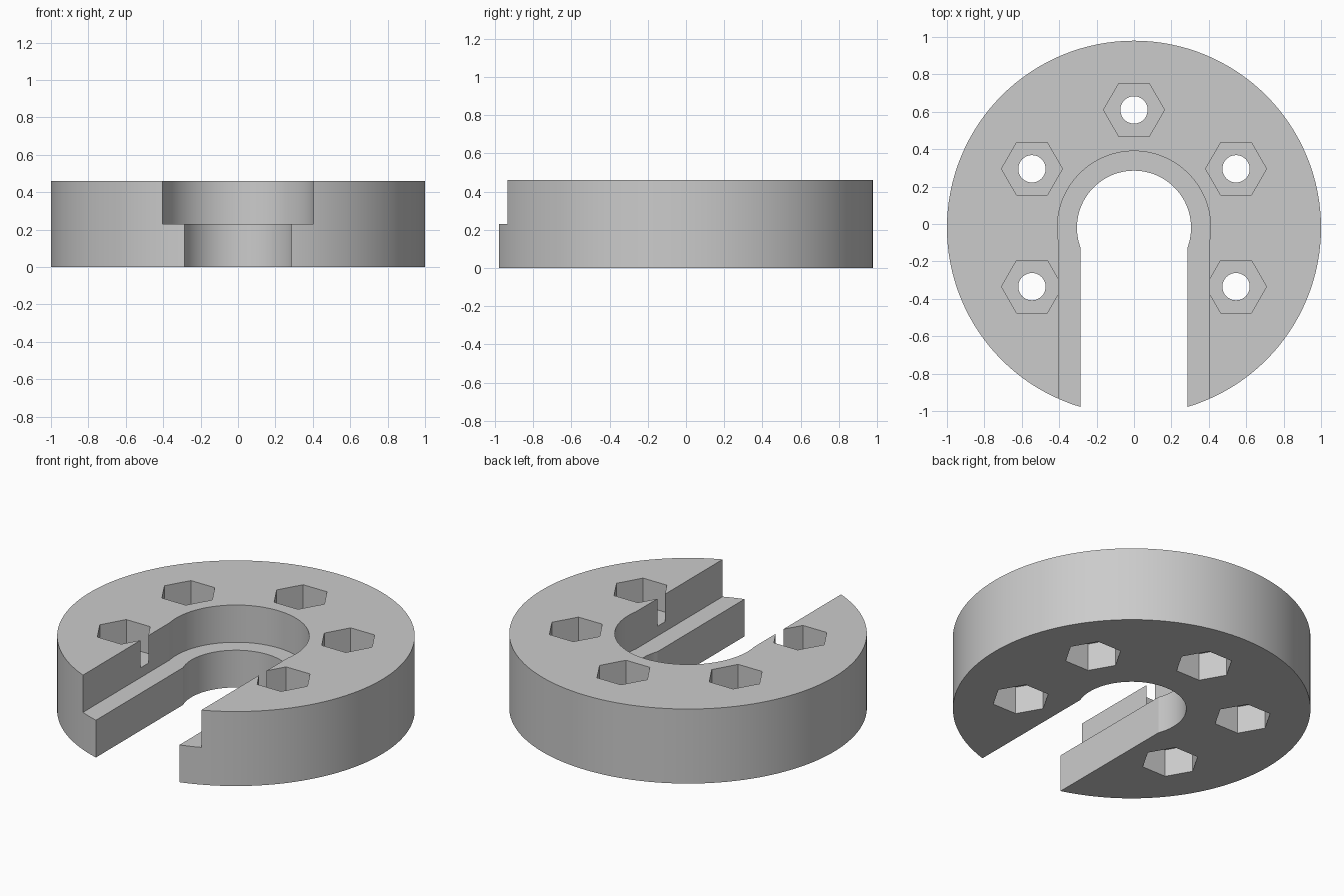
import bpy
import bmesh
from math import sin, cos, pi, asin, radians

# Remove the default cube
if "Cube" in bpy.data.objects:
    bpy.data.objects.remove(bpy.data.objects["Cube"], do_unlink=True)

HEIGHT, STEP = 0.46, 0.23
CENTRE_Y = -0.02
BOLT_CIRCLE = 0.63
POCKET_DEPTH = 0.17


def circle(radius, sides, cx=0.0, cy=CENTRE_Y):
    return [(cx + radius * cos(2 * pi * i / sides), cy + radius * sin(2 * pi * i / sides))
            for i in range(sides)]


def keyhole(radius, half_width, steps=72):
    """Round bore joined to a straight slot that runs out of the front."""
    start = -pi / 2 + asin(half_width / radius)
    sweep = 2 * pi - 2 * asin(half_width / radius)
    arc = [(radius * cos(start + sweep * i / steps),
            CENTRE_Y + radius * sin(start + sweep * i / steps)) for i in range(steps + 1)]
    return arc + [(-half_width, -1.3), (half_width, -1.3)]


def prisms(name, parts):
    """One object made of upright prisms, each given as (outline, bottom, top)."""
    bm = bmesh.new()
    for outline, bottom, top in parts:
        low = [bm.verts.new((x, y, bottom)) for x, y in outline]
        high = [bm.verts.new((x, y, top)) for x, y in outline]
        bm.faces.new(low[::-1])
        bm.faces.new(high)
        n = len(outline)
        for i in range(n):
            j = (i + 1) % n
            bm.faces.new((low[i], low[j], high[j], high[i]))
    bmesh.ops.recalc_face_normals(bm, faces=bm.faces)
    mesh = bpy.data.meshes.new(name)
    bm.to_mesh(mesh)
    bm.free()
    obj = bpy.data.objects.new(name, mesh)
    bpy.context.collection.objects.link(obj)
    return obj


# Thick round plate
plate = prisms("slotted_plate", [(circle(1.0, 128), 0, HEIGHT)])

grey = bpy.data.materials.new("light_grey")
grey.use_nodes = True
colour = (0.6, 0.6, 0.6, 1)
grey.diffuse_color = colour
grey.node_tree.nodes["Principled BSDF"].inputs["Base Color"].default_value = colour
plate.data.materials.append(grey)

# Bolt positions around the closed side of the plate
bolts = [(BOLT_CIRCLE * cos(radians(a)), CENTRE_Y + BOLT_CIRCLE * sin(radians(a)))
         for a in (-30, 30, 90, 150, 210)]

# Stepped keyhole, bolt holes, and hexagonal nut pockets on both faces
pockets = []
for x, y in bolts:
    hexagon = circle(0.163, 6, x, y)
    pockets.append((hexagon, -0.1, POCKET_DEPTH))
    pockets.append((hexagon, HEIGHT - POCKET_DEPTH, HEIGHT + 0.1))
cutters = [
    prisms("lower_slot_cutter", [(keyhole(0.305, 0.285), -0.1, HEIGHT + 0.1)]),
    prisms("upper_slot_cutter", [(keyhole(0.41, 0.404), STEP, HEIGHT + 0.1)]),
    prisms("nut_pocket_cutter", pockets),
    prisms("bolt_hole_cutter", [(circle(0.073, 48, x, y), -0.1, HEIGHT + 0.1) for x, y in bolts]),
]

bpy.ops.object.select_all(action='DESELECT')
plate.select_set(True)
bpy.context.view_layer.objects.active = plate
for cutter in cutters:
    cutter.hide_render = True
    cut = plate.modifiers.new(cutter.name, 'BOOLEAN')
    cut.operation = 'DIFFERENCE'
    cut.solver = 'EXACT'
    cut.object = cutter
    bpy.ops.object.modifier_apply(modifier=cut.name)
    bpy.data.objects.remove(cutter, do_unlink=True)

# Smooth round walls, crisp edges elsewhere
bpy.ops.object.shade_smooth_by_angle(angle=radians(8))
